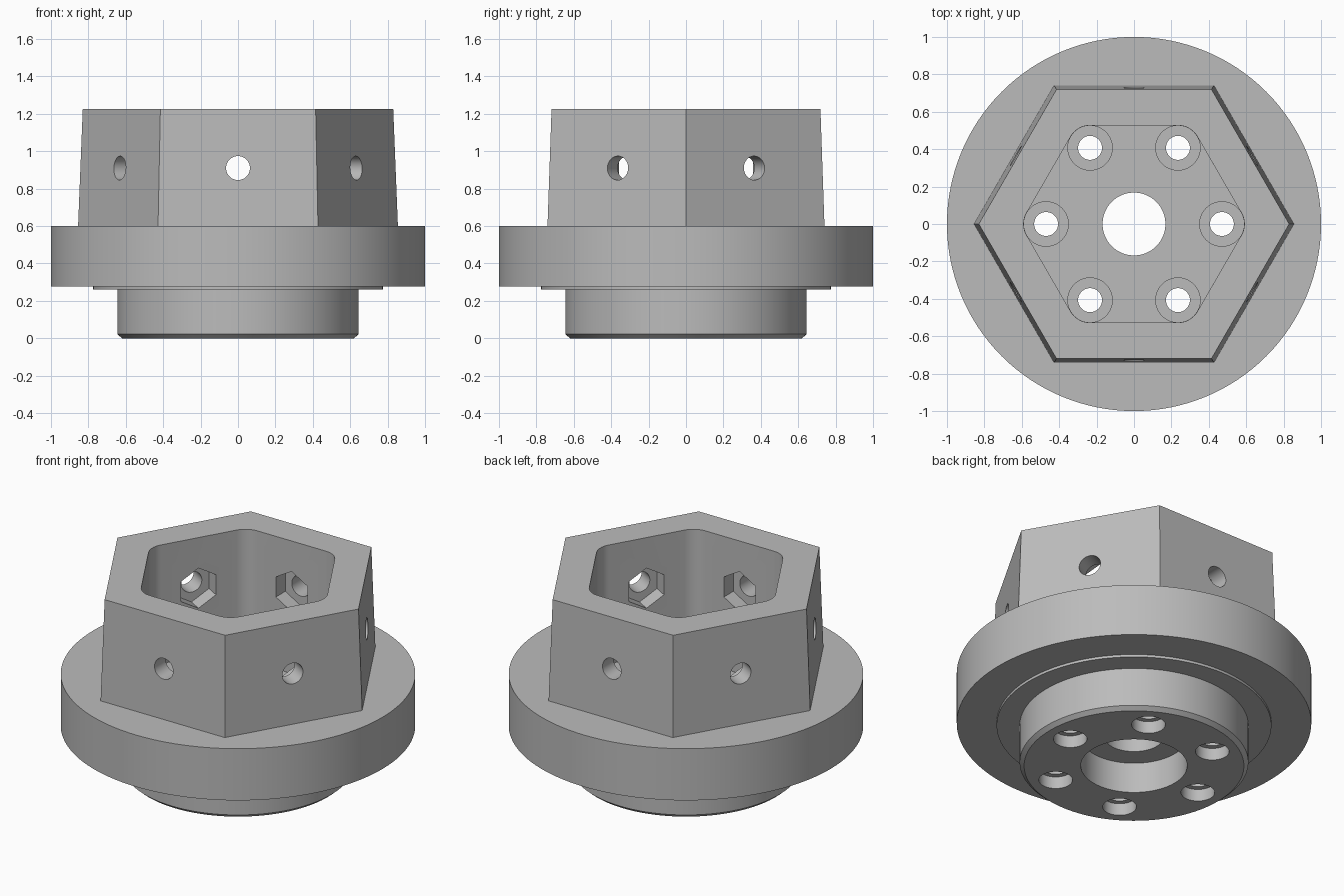
import bpy, bmesh, math
from mathutils import Matrix, Vector

if "Cube" in bpy.data.objects:
    bpy.data.objects.remove(bpy.data.objects["Cube"], do_unlink=True)

# Single plain grey
grey = bpy.data.materials.new("plain_grey")
grey.use_nodes = True
GREY = (0.5, 0.5, 0.5, 1)
grey.diffuse_color = GREY
grey.node_tree.nodes["Principled BSDF"].inputs["Base Color"].default_value = GREY


def ring(n, phase=0.0):
    """Unit polygon with n corners."""
    return [Vector((math.cos(phase + math.tau * i / n),
                    math.sin(phase + math.tau * i / n), 0)) for i in range(n)]


def loft(name, outline, levels, matrix=Matrix()):
    """Solid through scaled copies of an outline; levels are (scale, height)."""
    bm = bmesh.new()
    rows = [[bm.verts.new(matrix @ Vector((p.x * s, p.y * s, z))) for p in outline]
            for s, z in levels]
    n = len(outline)
    for low, high in zip(rows, rows[1:]):
        for i in range(n):
            j = (i + 1) % n
            bm.faces.new((low[i], low[j], high[j], high[i]))
    bm.faces.new(rows[0][::-1])
    bm.faces.new(rows[-1])
    bmesh.ops.recalc_face_normals(bm, faces=bm.faces)
    mesh = bpy.data.meshes.new(name)
    bm.to_mesh(mesh)
    bm.free()
    mesh.materials.append(grey)
    obj = bpy.data.objects.new(name, mesh)
    bpy.context.collection.objects.link(obj)
    return obj


def combine(target, tool, operation="DIFFERENCE"):
    """Apply a boolean and discard the tool."""
    bpy.ops.object.select_all(action="DESELECT")
    bpy.context.view_layer.objects.active = target
    target.select_set(True)
    mod = target.modifiers.new("combine", "BOOLEAN")
    mod.operation = operation
    mod.solver = "EXACT"
    mod.object = tool
    bpy.ops.object.modifier_apply(modifier=mod.name)
    bpy.data.objects.remove(tool, do_unlink=True)


ROUND, HOLE = ring(128), ring(48)
FLOOR = 0.40            # pocket floor
BOLT_R = 0.47           # bolt circle
CORNER = 0.12           # pocket corner radius
SIDE_Z = 0.91           # height of the side holes

# Flange with stepped hub below
body = loft("flanged_hex_hub", ROUND, [
    (0.62, 0), (0.645, 0.022), (0.645, 0.262), (0.775, 0.262),
    (0.775, 0.278), (1, 0.278), (1, 0.6)])

# Tapered hexagonal socket on top
combine(body, loft("hex_socket", ring(6), [(0.859, 0.5), (0.83, 1.225)]), "UNION")

# Hexagonal pocket with rounded corners
pocket = []
for k in range(6):
    a = math.tau * k / 6
    centre = Vector((math.cos(a), math.sin(a), 0)) * BOLT_R
    for i in range(9):
        b = a + math.radians(-30 + 60 * i / 8)
        pocket.append(centre + Vector((math.cos(b), math.sin(b), 0)) * CORNER)
combine(body, loft("pocket", pocket, [(1, FLOOR), (1, 1.4)]))

# Central bore, wider from below
combine(body, loft("bore", ROUND, [(0.30, -0.1), (0.30, 0.19), (0.168, 0.19), (0.168, 0.6)]))

for k in range(6):
    # Bolt hole, counterbored at both ends
    turn = Matrix.Rotation(math.tau * k / 6, 4, "Z")
    at = turn @ Matrix.Translation((BOLT_R, 0, 0))
    combine(body, loft("bolt_hole", HOLE, [
        (0.095, -0.1), (0.095, 0.075), (0.064, 0.075), (0.064, 0.3),
        (CORNER - 0.001, 0.3), (CORNER - 0.001, FLOOR + 0.05)], at))

    # Side hole and hexagonal nut recess through each wall
    wall = (Matrix.Rotation(math.tau * (k + 0.5) / 6, 4, "Z")
            @ Matrix.Translation((0, 0, SIDE_Z)) @ Matrix.Rotation(math.pi / 2, 4, "Y"))
    combine(body, loft("side_hole", HOLE, [(0.064, 0.45), (0.064, 0.9)], wall))
    combine(body, loft("nut_recess", ring(6), [(0.125, 0.45), (0.125, 0.62)], wall))

body.select_set(True)
bpy.context.view_layer.objects.active = body
bpy.ops.object.shade_smooth_by_angle(angle=math.radians(25))
